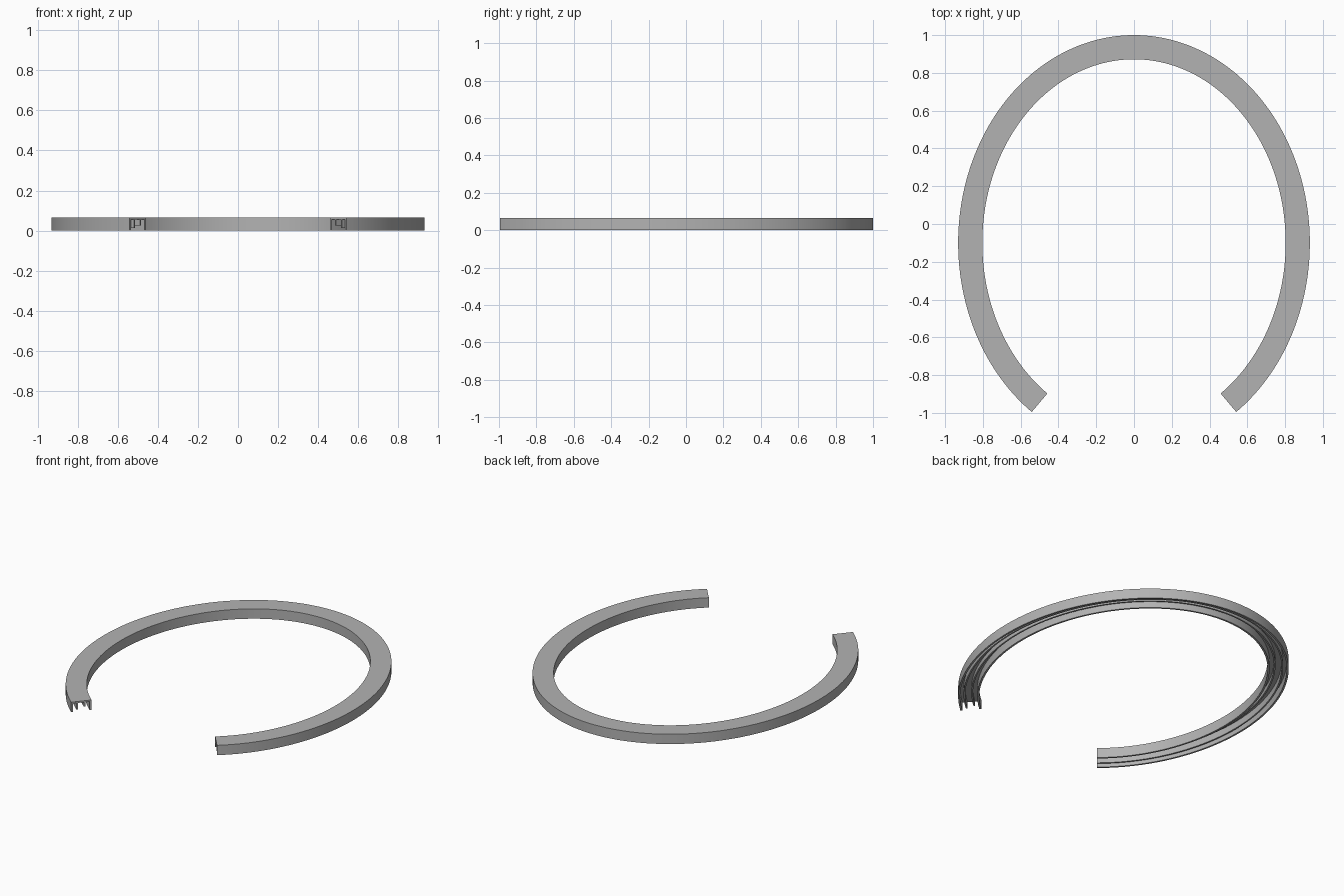
import bpy, bmesh, math

cube = bpy.data.objects.get("Cube")
if cube:
    bpy.data.objects.remove(cube, do_unlink=True)

grey = bpy.data.materials.new("plain grey")
grey.use_nodes = True
colour = (0.45, 0.45, 0.45, 1)
grey.diffuse_color = colour
grey.node_tree.nodes["Principled BSDF"].inputs["Base Color"].default_value = colour

# Centreline of the open oval band
RX, RY, CENTRE_Y = 0.867, 1.036, -0.1
HALF_WIDTH, HEIGHT, PLATE = 0.064, 0.066, 0.056
END = math.acos(0.5 / RX)
STEPS = 144

# Cross-section: top plate with ribs hanging below (inner edge, outer edge, foot height)
ribs = [(-HALF_WIDTH, -0.052, 0), (-0.026, -0.016, 0.026),
        (0.021, 0.031, 0.012), (0.052, HALF_WIDTH, 0)]
profile = [(HALF_WIDTH, HEIGHT), (-HALF_WIDTH, HEIGHT)]
for i, (left, right, foot) in enumerate(ribs):
    if i > 0:
        profile.append((left, PLATE))
    profile += [(left, foot), (right, foot)]
    if i < len(ribs) - 1:
        profile.append((right, PLATE))


def section(bm, angle):
    """Place the cross-section square to the oval at the given angle."""
    c, s = math.cos(angle), math.sin(angle)
    nx, ny = c / RX, s / RY
    length = math.hypot(nx, ny)
    nx, ny = nx / length, ny / length
    return [bm.verts.new((RX * c + nx * u, CENTRE_Y + RY * s + ny * u, z))
            for u, z in profile]


# Sweep the cross-section from one cut end to the other
bm = bmesh.new()
sweep = math.pi + 2 * END
rings = [section(bm, -END + sweep * i / STEPS) for i in range(STEPS + 1)]
for a, b in zip(rings, rings[1:]):
    for j in range(len(profile)):
        k = (j + 1) % len(profile)
        bm.faces.new((a[j], a[k], b[k], b[j]))
bm.faces.new(rings[0])
bm.faces.new(rings[-1])
bmesh.ops.recalc_face_normals(bm, faces=bm.faces)

mesh = bpy.data.meshes.new("ribbed_oval_band")
bm.to_mesh(mesh)
bm.free()
mesh.materials.append(grey)
band = bpy.data.objects.new("ribbed_oval_band", mesh)
bpy.context.collection.objects.link(band)

bpy.ops.object.select_all(action="DESELECT")
band.select_set(True)
bpy.context.view_layer.objects.active = band
bpy.ops.object.shade_smooth_by_angle(angle=math.radians(30))
